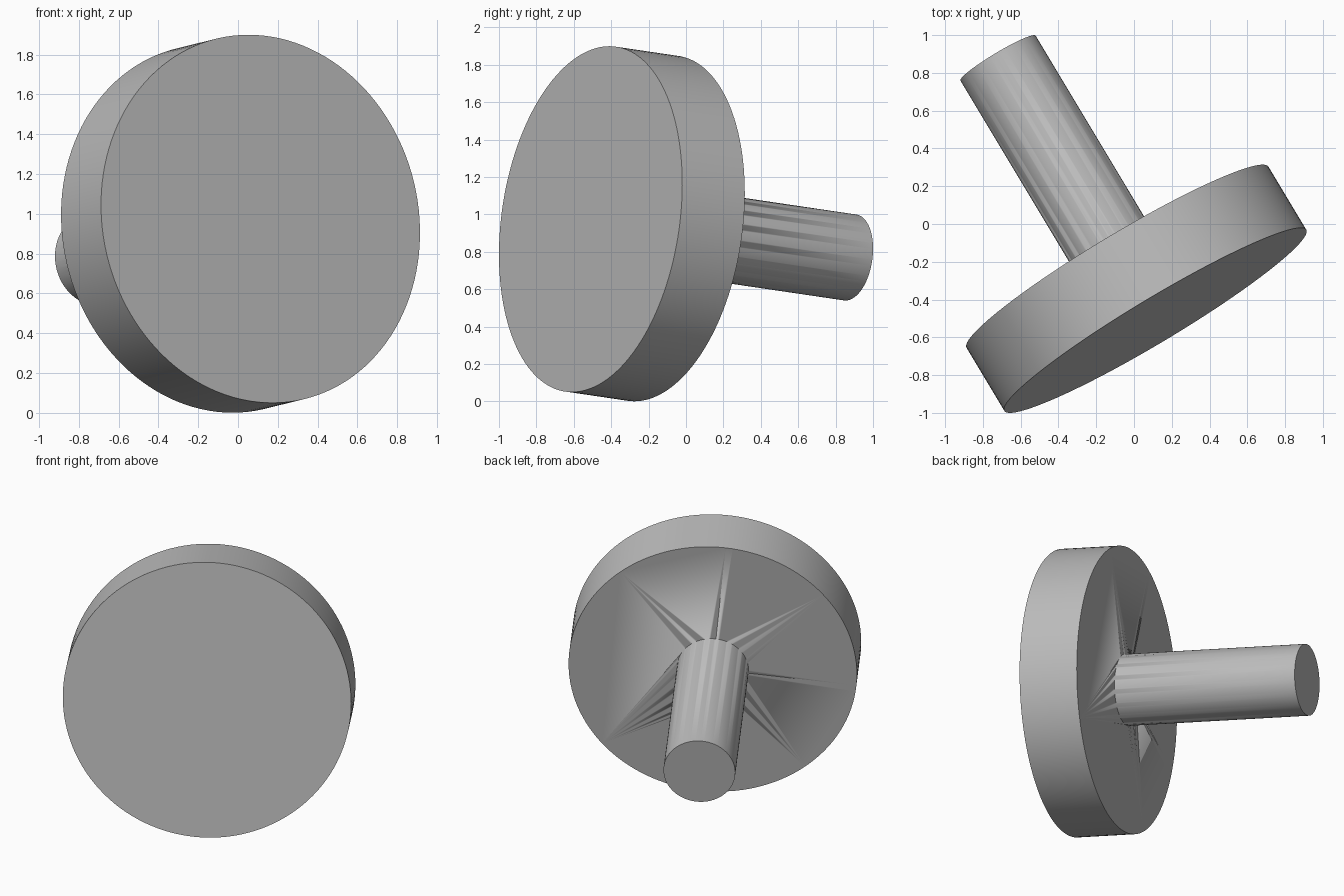
import bpy
import math
from mathutils import Vector

cube = bpy.data.objects.get("Cube")
if cube:
    bpy.data.objects.remove(cube, do_unlink=True)

# Single plain grey
grey = bpy.data.materials.new("plain_grey")
grey.use_nodes = True
colour = (0.5, 0.5, 0.5, 1)
grey.diffuse_color = colour
grey.node_tree.nodes["Principled BSDF"].inputs["Base Color"].default_value = colour

# Shared tilted axis, from the disc's front face to the stem's free end
front = Vector((0.113, -0.51, 0.975))
tip = Vector((-0.72, 0.878, 0.77))
axis = (tip - front).normalized()
disc_back = front + axis * 0.393


def cylinder(name, start, end, radius):
    bpy.ops.mesh.primitive_cylinder_add(
        vertices=128, radius=radius, depth=(end - start).length,
        location=(start + end) / 2,
        rotation=(end - start).to_track_quat('Z', 'Y').to_euler())
    obj = bpy.context.object
    obj.name = name
    obj.data.materials.append(grey)
    bpy.ops.object.shade_smooth_by_angle(angle=math.radians(30))
    return obj


# Broad disc head and the stem behind it
disc = cylinder("disc_head", front, disc_back, 0.932)
stem = cylinder("stem", disc_back - axis * 0.1, tip, 0.232)

# Fuse the stem into the disc
union = disc.modifiers.new("join_stem", 'BOOLEAN')
union.operation = 'UNION'
union.solver = 'EXACT'
union.object = stem
bpy.context.view_layer.objects.active = disc
bpy.ops.object.modifier_apply(modifier=union.name)
bpy.data.objects.remove(stem, do_unlink=True)
disc.name = "disc_with_stem"
